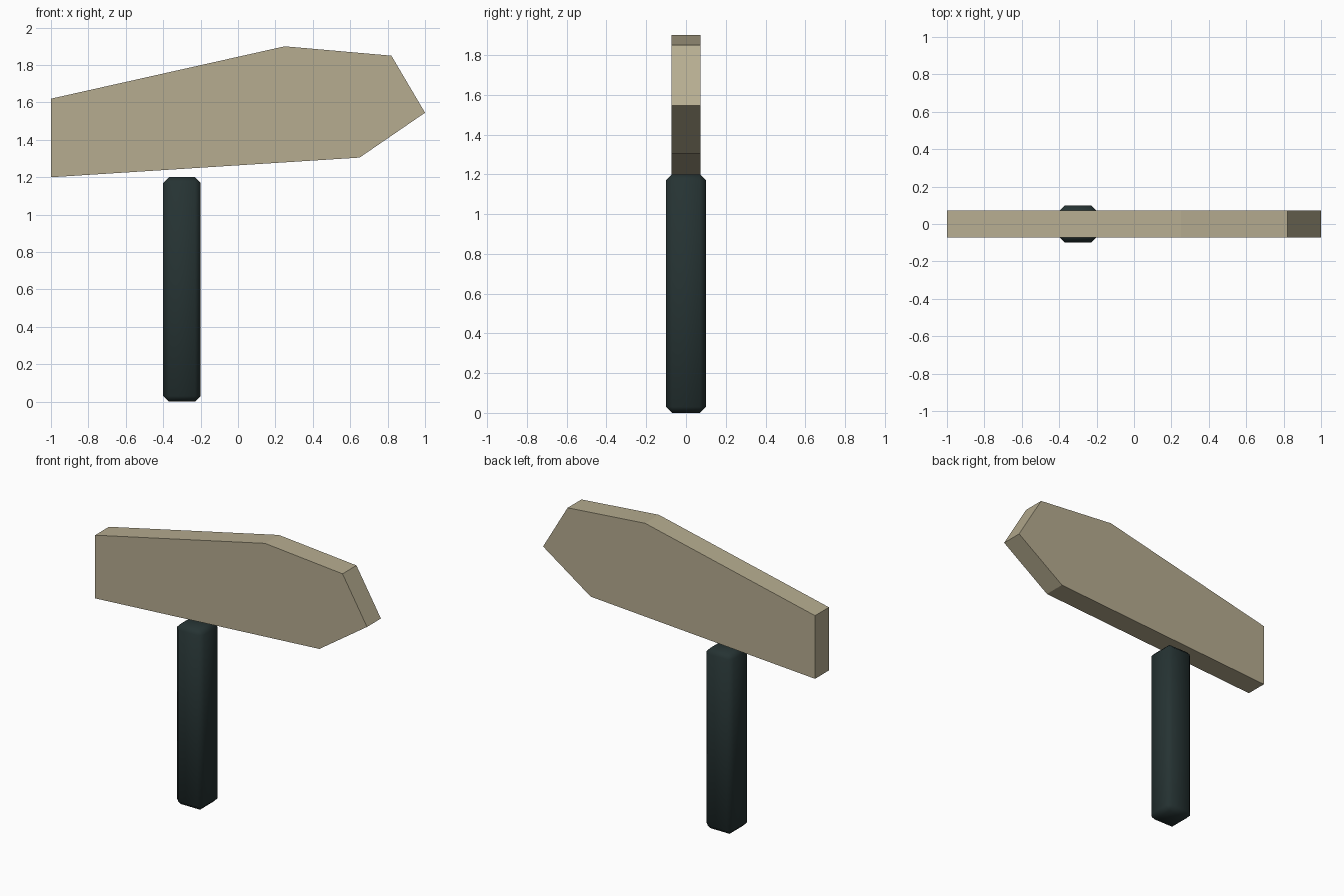
import bpy
import bmesh
from mathutils import Vector

cube = bpy.data.objects.get("Cube")
if cube:
    bpy.data.objects.remove(cube, do_unlink=True)


def make_material(name, rgb):
    mat = bpy.data.materials.new(name)
    mat.use_nodes = True
    color = (*rgb, 1.0)
    mat.diffuse_color = color
    mat.node_tree.nodes["Principled BSDF"].inputs["Base Color"].default_value = color
    return mat


def add_object(name, bm, mat, smooth=False):
    bmesh.ops.recalc_face_normals(bm, faces=bm.faces)
    for face in bm.faces:
        face.smooth = smooth
    mesh = bpy.data.meshes.new(name)
    bm.to_mesh(mesh)
    bm.free()
    mesh.materials.append(mat)
    obj = bpy.data.objects.new(name, mesh)
    bpy.context.collection.objects.link(obj)
    return obj


tan = make_material("pale tan", (0.47, 0.415, 0.28))
dark = make_material("dark slate", (0.019, 0.033, 0.033))

# Head: side profile extruded through its thickness
profile = [(-1, 1.2), (0.65, 1.305), (1, 1.545), (0.82, 1.85), (0.25, 1.9), (-1, 1.62)]
half_thickness = 0.073
bm = bmesh.new()
face = bm.faces.new([bm.verts.new((x, -half_thickness, z)) for x, z in profile])
ext = bmesh.ops.extrude_face_region(bm, geom=[face])
moved = [v for v in ext["geom"] if isinstance(v, bmesh.types.BMVert)]
bmesh.ops.translate(bm, verts=moved, vec=Vector((0, 2 * half_thickness, 0)))
add_object("head", bm, tan)

# Handle: square bar with chamfered, softly shaded edges
bm = bmesh.new()
bmesh.ops.create_cube(bm, size=1)
bmesh.ops.scale(bm, verts=bm.verts, vec=Vector((0.2, 0.2, 1.2)))
bmesh.ops.translate(bm, verts=bm.verts, vec=Vector((-0.3, 0, 0.6)))
bmesh.ops.bevel(bm, geom=bm.edges[:], offset=0.03, segments=1,
                affect='EDGES', profile=0.5)
add_object("handle", bm, dark, smooth=True)
